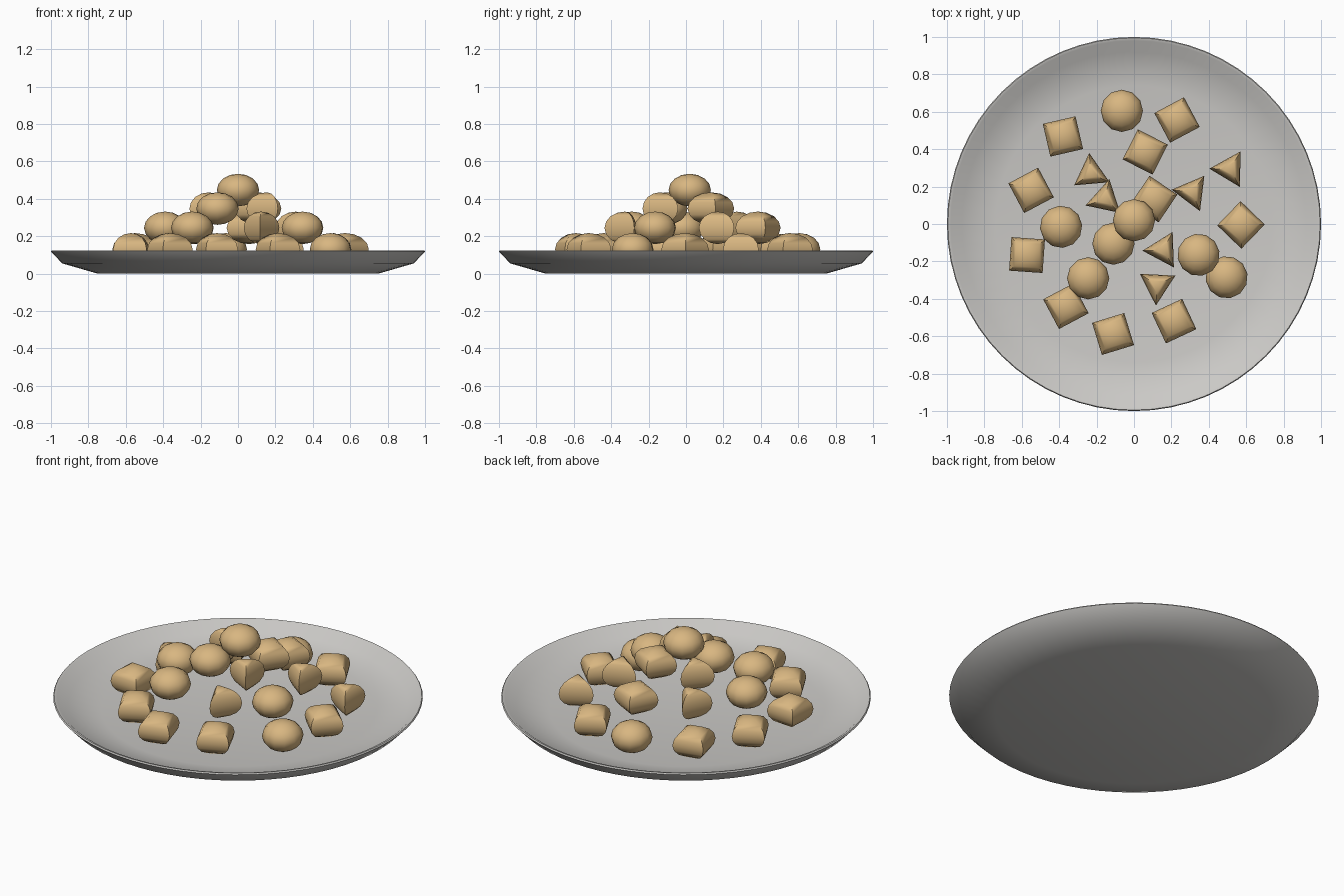
import bpy, bmesh, math
from mathutils import Matrix

if "Cube" in bpy.data.objects:
    bpy.data.objects.remove(bpy.data.objects["Cube"])


def material(name, rgb):
    m = bpy.data.materials.new(name)
    m.diffuse_color = (*rgb, 1)
    m.use_nodes = True
    m.node_tree.nodes["Principled BSDF"].inputs["Base Color"].default_value = m.diffuse_color
    return m


DOUGH = material("golden_dough", (0.69, 0.47, 0.22))
CERAMIC = material("pale_grey_ceramic", (0.60, 0.59, 0.57))


def lathe(name, profile, sides, mat, loc=(0, 0, 0), turn=0.0, sharp=60):
    """Revolve an (r, z) profile that starts and ends on the axis."""
    bm = bmesh.new()
    rings = []
    for r, z in profile:
        if r < 1e-5:
            rings.append([bm.verts.new((0, 0, z))])
        else:
            rings.append([bm.verts.new((r * math.cos(2 * math.pi * i / sides),
                                        r * math.sin(2 * math.pi * i / sides), z))
                          for i in range(sides)])
    for a, b in zip(rings, rings[1:]):
        for i in range(sides):
            j = (i + 1) % sides
            quad = [a[i % len(a)], a[j % len(a)], b[j % len(b)], b[i % len(b)]]
            bm.faces.new(list(dict.fromkeys(quad)))
    bmesh.ops.rotate(bm, verts=bm.verts, matrix=Matrix.Rotation(math.radians(turn), 3, 'Z'))
    bmesh.ops.recalc_face_normals(bm, faces=bm.faces)
    mesh = bpy.data.meshes.new(name)
    bm.to_mesh(mesh)
    bm.free()
    mesh.materials.append(mat)
    ob = bpy.data.objects.new(name, mesh)
    ob.location = loc
    bpy.context.collection.objects.link(ob)
    bpy.ops.object.select_all(action='DESELECT')
    bpy.context.view_layer.objects.active = ob
    ob.select_set(True)
    bpy.ops.object.shade_smooth_by_angle(angle=math.radians(sharp))
    return ob


# Shallow plate with a thin rim
lathe("plate", [(0, 0), (0.75, 0.0), (0.94, 0.055), (1.0, 0.118), (0.995, 0.125),
                (0.98, 0.122), (0.92, 0.075), (0.74, 0.045), (0, 0.04)],
      64, CERAMIC)

# Pastry pieces: flattened balls with 12, 4 or 3 sides
RADIUS = {12: 0.113, 4: 0.127, 3: 0.110}
NAMES = {12: "round_bun", 4: "square_bun", 3: "triangle_bun"}
RINGS = 8
HALF_HEIGHT = 0.087


def bun(sides, x, y, z, turn):
    R = RADIUS[sides]
    profile = [(R * math.sin(math.pi * k / RINGS), -HALF_HEIGHT * math.cos(math.pi * k / RINGS))
               for k in range(RINGS + 1)]
    profile[0], profile[-1] = (0, -HALF_HEIGHT), (0, HALF_HEIGHT)
    lathe(NAMES[sides], profile, sides, DOUGH, (x, y, z), turn)


# Pile in four layers: (height, [(sides, x, y, turn), ...])
LAYERS = [
    (0.13, [(12, -0.065, 0.605, 0), (4, -0.38, 0.468, -32), (4, 0.23, 0.556, -17),
            (4, -0.55, 0.18, -17), (4, 0.572, -0.005, 1), (4, -0.572, -0.166, 41),
            (4, -0.364, -0.44, -17), (4, -0.112, -0.588, -28), (4, 0.214, -0.519, -20),
            (12, 0.495, -0.285, 10), (3, 0.513, 0.294, 59)]),
    (0.245, [(4, 0.06, 0.385, 18), (12, -0.39, -0.015, 5), (12, -0.245, -0.29, 0),
             (12, 0.345, -0.165, 10), (3, 0.31, 0.17, 53), (3, 0.123, -0.326, 27),
             (3, -0.23, 0.27, 95)]),
    (0.348, [(12, -0.11, -0.105, 0), (3, -0.155, 0.133, 78), (4, 0.107, 0.133, 11),
             (3, 0.155, -0.139, 62)]),
    (0.447, [(12, 0.0, 0.02, 0)]),
]
for height, pieces in LAYERS:
    for sides, x, y, turn in pieces:
        bun(sides, x, y, height, turn)
